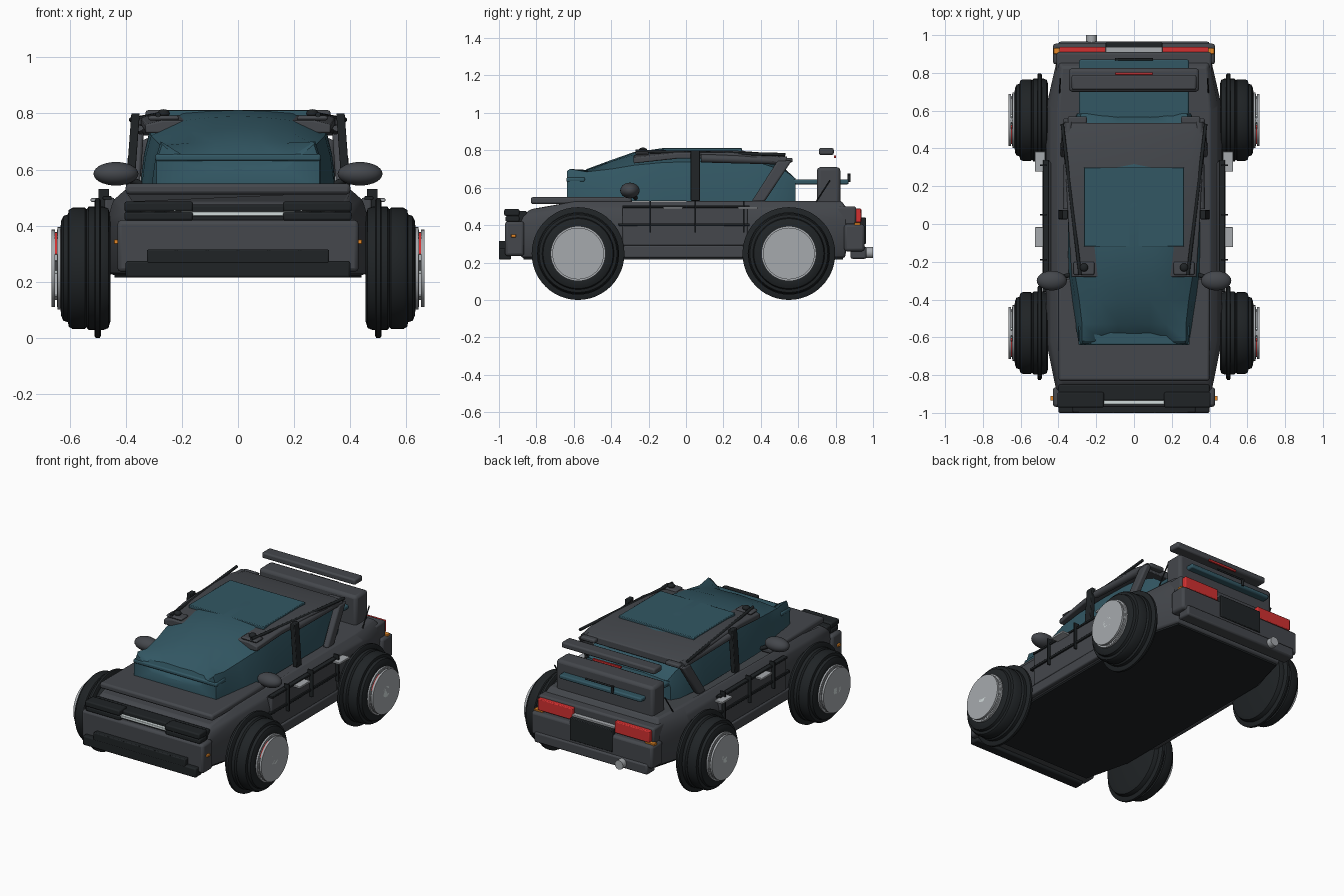
import bpy, bmesh, math
from mathutils import Vector, Matrix

if "Cube" in bpy.data.objects:
    bpy.data.objects.remove(bpy.data.objects["Cube"])


def mat(name, r, g, b):
    m = bpy.data.materials.new(name)
    m.diffuse_color = (r, g, b, 1)
    m.use_nodes = True
    m.node_tree.nodes["Principled BSDF"].inputs["Base Color"].default_value = m.diffuse_color
    return m


GREY = mat("body_grey", 0.058, 0.063, 0.072)
BLACK = mat("black_trim", 0.014, 0.017, 0.019)
TEAL = mat("tinted_glass", 0.032, 0.095, 0.125)
RED = mat("red", 0.65, 0.03, 0.03)
SILVER = mat("silver", 0.38, 0.4, 0.42)
WHITE = mat("lamp_white", 0.65, 0.72, 0.72)
AMBER = mat("amber", 0.8, 0.25, 0.02)


def add(name, bm, m, bevel=0, seg=2):
    bmesh.ops.recalc_face_normals(bm, faces=bm.faces)
    me = bpy.data.meshes.new(name)
    bm.to_mesh(me)
    bm.free()
    ob = bpy.data.objects.new(name, me)
    bpy.context.collection.objects.link(ob)
    me.materials.append(m)
    if bevel:
        b = ob.modifiers.new("bevel", 'BEVEL')
        b.width, b.segments, b.limit_method = bevel, seg, 'ANGLE'
    return ob


def box(name, x0, x1, y0, y1, z0, z1, m, bevel=0.008):
    bm = bmesh.new()
    bmesh.ops.create_cube(bm, size=1)
    for v in bm.verts:
        v.co = Vector(((x0 + x1) / 2 + v.co.x * (x1 - x0), (y0 + y1) / 2 + v.co.y * (y1 - y0),
                       (z0 + z1) / 2 + v.co.z * (z1 - z0)))
    return add(name, bm, m, bevel)


def pair(name, x0, x1, *rest, **kw):
    for s in (-1, 1):
        a, b = sorted((s * x0, s * x1))
        box(name, a, b, *rest, **kw)


def rod(name, a, b, r, m, sides=12):
    a, b = Vector(a), Vector(b)
    bm = bmesh.new()
    bmesh.ops.create_cone(bm, cap_ends=True, segments=sides, radius1=r, radius2=r, depth=(b - a).length)
    q = (b - a).to_track_quat('Z', 'Y').to_matrix().to_4x4()
    bmesh.ops.transform(bm, matrix=Matrix.Translation((a + b) / 2) @ q, verts=bm.verts)
    return add(name, bm, m)


def ball(name, c, r, m):
    bm = bmesh.new()
    bmesh.ops.create_uvsphere(bm, u_segments=24, v_segments=14, radius=1)
    for v in bm.verts:
        v.co = Vector([c[i] + v.co[i] * r[i] for i in range(3)])
    return add(name, bm, m)


def loft(name, rings, m, bevel=0, closed=True, caps=True):
    bm = bmesh.new()
    vs = [[bm.verts.new(p) for p in ring] for ring in rings]
    n = len(vs[0])
    for a, b in zip(vs, vs[1:]):
        for i in range(n):
            bm.faces.new((a[i], a[(i + 1) % n], b[(i + 1) % n], b[i]))
    if caps:
        bm.faces.new(vs[0])
        bm.faces.new(vs[-1])
    return add(name, bm, m, bevel)


def lathe(name, c, s, prof, m, seg=48):
    # profile of (outward x, radius) spun about the axle
    rings = [[(s * x, c[0] + r * math.cos(2 * math.pi * i / seg), c[1] + r * math.sin(2 * math.pi * i / seg))
              for i in range(seg)] for x, r in prof]
    return loft(name, rings, m)


# Lower body: stacked plan outlines
def plan(w, wn, yf, ym, yr, zf, zr):
    pts = [(wn, yf, zf), (w, -ym, zr), (w, ym, zr), (wn, yr, zr)]
    return pts + [(-x, y, z) for x, y, z in reversed(pts)]


loft("body_shell", [plan(.455, .38, -.88, .58, .85, .225, .225), plan(.465, .40, -.89, .62, .86, .28, .28),
                    plan(.465, .41, -.89, .62, .86, .40, .42), plan(.445, .40, -.87, .62, .86, .455, .49),
                    plan(.40, .385, -.83, .60, .83, .485, .53)], GREY, .01)
loft("underbody", [plan(.44, .37, -.87, .58, .84, .215, .215), plan(.44, .37, -.87, .58, .84, .235, .235)], BLACK)
box("hood_panel", -.40, .40, -.83, -.29, .512, .55, GREY, .012)

# Side trim, door gaps and handles
pair("side_skirt", .45, .48, -.40, .38, .225, .29, GREY)
pair("door_panel", .44, .475, -.34, .33, .29, .50, GREY)
pair("waist_strip", .45, .485, -.36, .34, .395, .41, BLACK, bevel=.003)
pair("shoulder_strip", .45, .482, -.34, .34, .492, .505, BLACK, bevel=.003)
for y in (-.19, .05, .31):
    pair("door_gap", .46, .497, y - .004, y + .004, .36, .53, BLACK, bevel=0)
for y in (-.07, .33):
    pair("door_handle", .47, .525, y - .053, y + .053, .485, .498, SILVER, bevel=.003)

# Glass cabin: y, base half width, shoulder half width, shoulder z, mid z, crown z
rings = []
for y, wb, wt, zs, zm, zc in [(-.635, .29, .27, .69, .60, .60), (-.62, .295, .275, .70, .635, .62),
                              (-.53, .31, .275, .685, .695, .70), (-.40, .33, .29, .70, .74, .748),
                              (-.28, .345, .31, .72, .775, .79), (-.12, .35, .315, .735, .80, .812),
                              (.10, .35, .315, .74, .80, .812), (.30, .35, .315, .735, .795, .80),
                              (.42, .345, .31, .725, .765, .765), (.53, .33, .295, .69, .70, .70),
                              (.585, .30, .28, .65, .63, .62)]:
    half = [(wb, y, .53), (wt + .02, y, (.53 + zs) / 2 + .02), (wt, y, zs), (wt * .62, y, zm), (wt * .3, y, zc - .004)]
    rings.append(half + [(0, y, zc)] + [(-x, a, z) for x, a, z in reversed(half)])
loft("cabin_glass", rings, TEAL)
box("windscreen_base", -.295, .295, -.64, -.54, .63, .655, TEAL)
box("rear_glass_shelf", -.29, .29, .52, .87, .618, .645, TEAL)

# Roof panel sloping down towards both ends, with a glass sunroof
rr = []
for y, w, z in [(-.28, .33, .775), (-.05, .345, .80), (.25, .36, .80), (.45, .368, .785), (.535, .37, .765)]:
    rr.append([(w, y, z - .045), (w, y, z - .015), (w - .06, y, z), (-w + .06, y, z), (-w, y, z - .015),
               (-w, y, z - .045)])
loft("roof_panel", rr, GREY, .006)
box("sunroof", -.265, .265, -.12, .30, .79, .811, TEAL, .004)

for s in (-1, 1):
    # Roof rails, pillars and brackets
    rod("roof_rack_rod", (s * .285, -.27, .795), (s * .38, .53, .777), .009, BLACK)
    rod("roof_side_rail", (s * .355, .08, .757), (s * .345, .54, .745), .022, GREY)
    loft("door_pillar", [[(s * x, y, z) for x, y in ((xo - .03, .025), (xo, .025), (xo, .075), (xo - .03, .075))]
                         for xo, z in ((.40, .53), (.38, .80))], BLACK, .004)
    loft("rear_pillar", [[(s * x, y, z) for x, y in ((xo - .04, y0), (xo, y0), (xo, y1), (xo - .04, y1))]
                         for xo, y0, y1, z in ((.39, .35, .42, .525), (.375, .49, .565, .745))], GREY, .01)
    ball("rack_foot", (s * .265, -.23, .80), (.022, .022, .015), BLACK)
    ball("mirror", (s * .435, -.30, .585), (.08, .052, .042), GREY)
    rod("mirror_arm", (s * .34, -.27, .545), (s * .42, -.29, .58), .012, BLACK)
    rod("rear_aerial", (s * .39, .77, .64), (s * .395, .68, .50), .004, BLACK, 8)
    # Headlamps
    ball("headlamp_inner", (s * .225, -.935, .455), (.047, .036, .008), WHITE)
    ball("headlamp_outer", (s * .32, -.935, .455), (.035, .034, .008), WHITE)
pair("front_rack_bracket", .21, .32, -.27, -.20, .775, .792, GREY)
pair("rear_rack_bracket", .25, .35, .53, .57, .735, .76, GREY)

# Front bumper and lights
box("front_bumper", -.43, .43, -.968, -.865, .235, .42, GREY, .015)
box("front_lip", -.40, .40, -1.0, -.935, .215, .275, BLACK, .008)
box("front_grille", -.325, .325, -1.0, -.94, .265, .315, BLACK, .006)
for i in range(5):
    x = -.22 + i * .11
    box("grille_fin", x - .004, x + .004, -1.0, -.96, .27, .315, BLACK, 0)
pair("headlamp_housing", .16, .405, -.972, -.89, .45, .486, BLACK)
pair("headlamp_shelf", .16, .405, -.965, -.89, .418, .449, BLACK)
box("lamp_panel", -.40, .40, -.935, -.85, .41, .475, BLACK)
box("light_bar", -.25, .25, -.955, -.92, .434, .451, WHITE, .003)
pair("front_marker", .425, .442, -.935, -.91, .335, .35, AMBER, bevel=.002)

# Tail: hatch, bumper, lights, exhaust
box("hatch", -.345, .345, .70, .825, .43, .71, GREY, .018)
box("tail_panel", -.41, .41, .80, .91, .40, .50, GREY, .012)
box("rear_bumper", -.43, .43, .845, .955, .26, .405, GREY, .015)
box("rear_lip", -.40, .40, .88, .965, .22, .285, GREY, .01)
box("plate_recess", -.15, .15, .93, .962, .30, .44, BLACK, .004)
pair("tail_lamp", .15, .395, .90, .937, .415, .488, RED, bevel=.005)
pair("rear_marker", .36, .425, .90, .932, .395, .414, AMBER, bevel=.003)
box("tail_strip", -.15, .15, .90, .938, .44, .452, SILVER, .002)
rod("exhaust", (-.225, .92, .253), (-.225, 1.0, .253), .029, SILVER, 24)
box("wing", -.33, .33, .71, .79, .775, .812, GREY, .01)
box("brake_lamp", -.10, .10, .79, .802, .758, .772, RED, .002)
rod("rear_wiper", (-.10, .872, .67), (.10, .872, .67), .006, BLACK)
rod("wiper_post", (-.09, .872, .63), (-.09, .872, .675), .008, BLACK)

# Wheels
for s in (-1, 1):
    for y in (-.577, .55):
        c = (y, .248)
        lathe("tyre", c, s, [(.455, .19), (.462, .213), (.48, .22), (.532, .22), (.54, .21), (.545, .216),
                             (.59, .216), (.603, .208), (.606, .192), (.622, .187), (.63, .17), (.632, .15)], BLACK)
        lathe("arch_ring", c, s, [(.488, .18), (.488, .24), (.493, .248), (.507, .248), (.512, .24), (.512, .18)],
              BLACK)
        lathe("rim_disc", c, s, [(.60, .14), (.636, .14), (.636, .03)], SILVER)
        for x in (.632, .652):
            lathe("rim_ring", c, s, [(x, .12), (x, .138), (x + .013, .138), (x + .013, .12)], SILVER)
        lathe("rim_lip", c, s, [(.63, .147), (.643, .147), (.643, .122)], SILVER)
        lathe("hub_cap", c, s, [(.63, .042), (.658, .042), (.665, .034)], WHITE, 24)
        for k in range(5):
            a = math.pi / 2 + k * math.tau / 5
            u, v = (math.cos(a), math.sin(a)), (-math.sin(a), math.cos(a))
            loft("spoke", [[(s * x, c[0] + u[0] * r + v[0] * t, c[1] + u[1] * r + v[1] * t)
                            for r, t in ((.03, -.02), (.13, -.012), (.13, .012), (.03, .02))]
                           for x in (.632, .655)], SILVER)
        # Red caliper in the upper front sector
        arc = [math.radians(d) for d in (110, 122, 134, 146, 158)]
        out = [(r, a) for r, seq in ((.135, arc), (.075, arc[::-1])) for a in seq]
        loft("brake_caliper", [[(s * x, c[0] + r * math.cos(a), c[1] + r * math.sin(a)) for r, a in out]
                               for x in (.63, .656)], RED)

# Smooth curved surfaces, keep hard edges
for ob in bpy.data.objects:
    ob.select_set(True)
bpy.context.view_layer.objects.active = bpy.data.objects["body_shell"]
bpy.ops.object.shade_smooth_by_angle(angle=math.radians(35))
